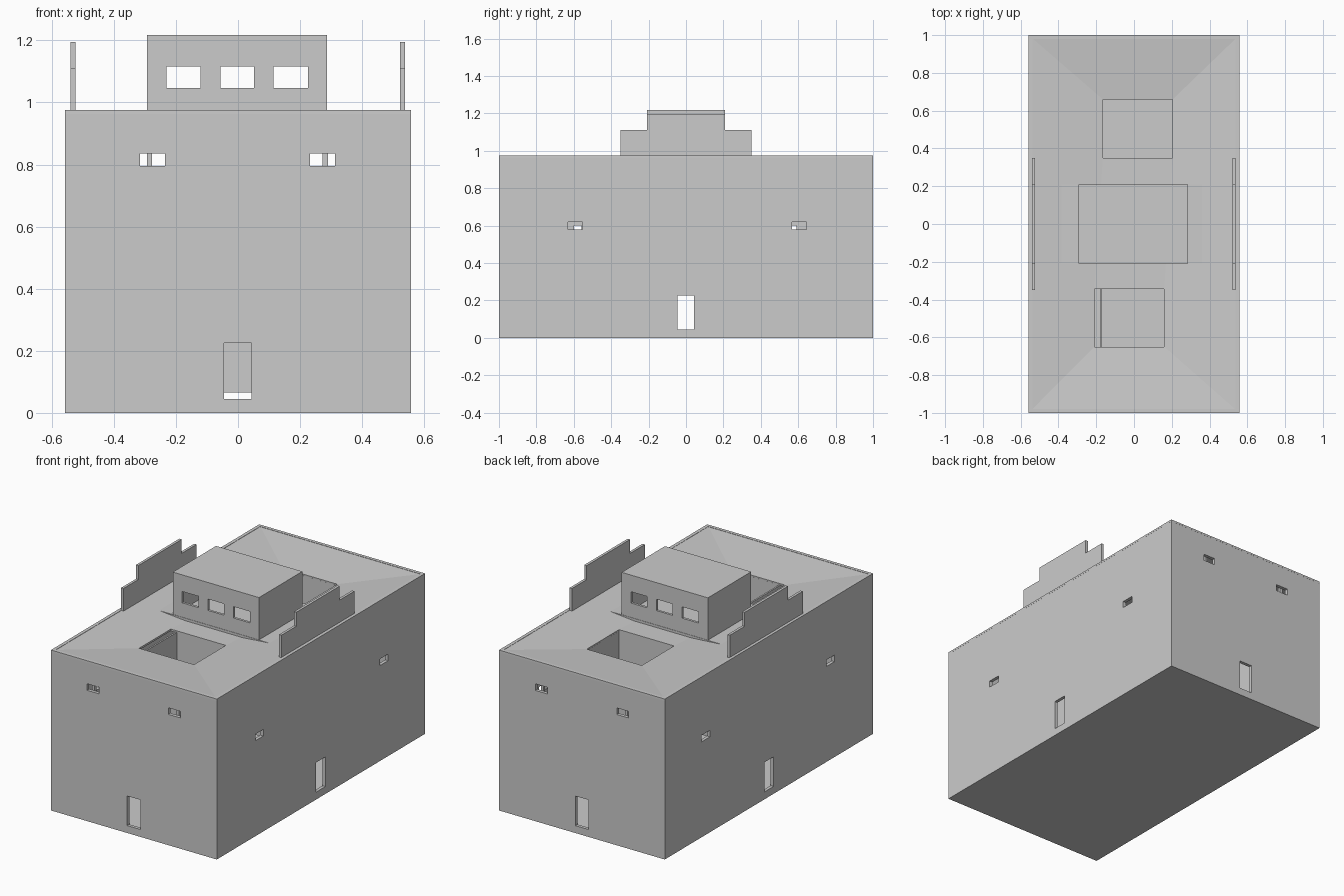
import bpy, bmesh

if "Cube" in bpy.data.objects:
    bpy.data.objects.remove(bpy.data.objects["Cube"])

W, RIM, DIP = 0.5575, 0.975, 0.945   # half width, wall top, roof height at the courtyards


def box(name, x0, x1, y0, y1, z0, z1):
    me = bpy.data.meshes.new(name)
    bm = bmesh.new()
    bmesh.ops.create_cube(bm, size=1)
    for v in bm.verts:
        v.co = ((x0 + x1) / 2 + v.co.x * (x1 - x0),
                (y0 + y1) / 2 + v.co.y * (y1 - y0),
                (z0 + z1) / 2 + v.co.z * (z1 - z0))
    bm.to_mesh(me)
    bm.free()
    ob = bpy.data.objects.new(name, me)
    bpy.context.collection.objects.link(ob)
    return ob


def apply_all(ob):
    bpy.context.view_layer.objects.active = ob
    for m in list(ob.modifiers):
        bpy.ops.object.modifier_apply(modifier=m.name)


def cut(ob, *dims):
    c = box("cutter", *dims)
    c.hide_render = True
    m = ob.modifiers.new("cut", 'BOOLEAN')
    m.operation, m.solver, m.object = 'DIFFERENCE', 'EXACT', c
    apply_all(ob)
    bpy.data.objects.remove(c)


def solid(name, verts, faces, thick):
    me = bpy.data.meshes.new(name)
    me.from_pydata(verts, [], faces)
    ob = bpy.data.objects.new(name, me)
    bpy.context.collection.objects.link(ob)
    m = ob.modifiers.new("thick", 'SOLIDIFY')
    m.thickness, m.offset = thick, -1
    apply_all(ob)
    return ob


# hollow outer walls with floor, doors and windows cut straight through
t = 0.02
walls = box("outer_walls", -W, W, -1, 1, 0, RIM)
cut(walls, -W + t, W - t, -1 + t, 1 - t, 0.04, 1.2)
cut(walls, -0.045, 0.043, -1.1, 1.1, 0.045, 0.225)
cut(walls, -1, 1, -0.045, 0.043, 0.045, 0.225)
for x0, x1 in ((-0.315, -0.235), (0.232, 0.312)):
    cut(walls, x0, x1, -1.1, 1.1, 0.795, 0.835)
for y0, y1 in ((-0.63, -0.553), (0.567, 0.645)):
    cut(walls, -1, 1, y0, y1, 0.58, 0.62)

# roof sloping inward to two courtyard openings
A = (-0.21, 0.16, -0.65, -0.345)
B = (-0.165, 0.205, 0.35, 0.66)
v = [(-W, -1, RIM), (W, -1, RIM), (W, 1, RIM), (-W, 1, RIM)]
for x0, x1, y0, y1 in (A, B):
    v += [(x0, y0, DIP), (x1, y0, DIP), (x1, y1, DIP), (x0, y1, DIP)]
solid("roof", v, [(0, 1, 5, 4), (2, 3, 11, 10), (7, 6, 9, 8),
                  (0, 4, 7, 8, 11, 3), (1, 2, 10, 9, 6, 5)], 0.012)

# raised platform under the roof room
box("roof_platform", -0.5, 0.5, -0.21, 0.21, 0.94, 0.96)

# roof room with three through windows
room = box("roof_room", -0.293, 0.287, -0.208, 0.208, 0.955, 1.217)
cut(room, -0.278, 0.272, -0.193, 0.193, 0.965, 1.202)
for x0, x1 in ((-0.23, -0.12), (-0.056, 0.052), (0.115, 0.225)):
    cut(room, x0, x1, -0.5, 0.5, 1.047, 1.116)

# stepped parapets along both sides
prof = [(-0.35, 0.955), (0.35, 0.955), (0.35, 1.11), (0.208, 1.11), (0.208, 1.195),
        (-0.208, 1.195), (-0.208, 1.11), (-0.35, 1.11)]
for side, x in (("left", -0.524), ("right", 0.538)):
    solid("parapet_" + side, [(x, y, z) for y, z in prof], [tuple(range(8))], 0.016)

# courtyard shafts hanging from the roof, with a small opening in line with the side windows
for name, (x0, x1, y0, y1), w0, w1 in (("front", (-0.17, A[1], A[2], A[3]), -0.6, -0.56),
                                      ("rear", B, 0.567, 0.59)):
    e = 0.01
    shaft = box("courtyard_" + name, x0 - e, x1 + e, y0 - e, y1 + e, 0.065, 0.936)
    cut(shaft, x0, x1, y0, y1, 0, 1.1)
    cut(shaft, -1, 1, w0, w1, 0.55, 0.6)

# window mullions
for y in (-0.972, 0.972):
    for x in (-0.285, 0.281):
        box("window_mullion", x - 0.0085, x + 0.0085, y - 0.009, y + 0.009, 0.785, 0.845)
